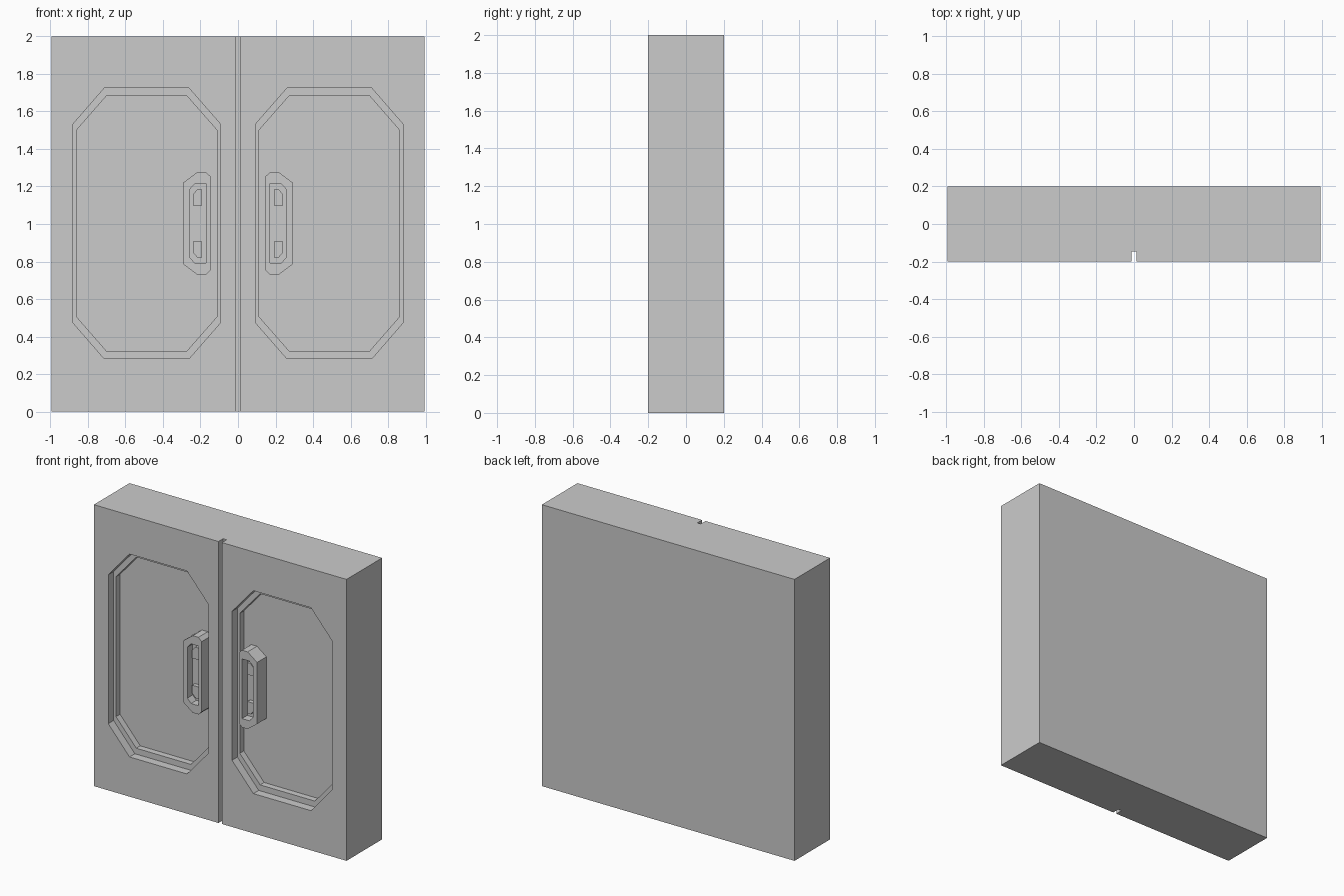
import bpy, bmesh

if "Cube" in bpy.data.objects:
    bpy.data.objects.remove(bpy.data.objects["Cube"])

FRONT, BACK = -0.2, 0.2
MID_Z = 1.003
FLOOR = FRONT + 0.105          # bottom of the panel recess


def prism(name, outline, y0, y1, mirror=False):
    """Extrude an x-z outline from y0 to y1, optionally mirrored over x = 0."""
    bm = bmesh.new()
    face = bm.faces.new([bm.verts.new((x, y0, z)) for x, z in outline])
    ext = bmesh.ops.extrude_face_region(bm, geom=[face])
    verts = [v for v in ext["geom"] if isinstance(v, bmesh.types.BMVert)]
    bmesh.ops.translate(bm, verts=verts, vec=(0, y1 - y0, 0))
    bmesh.ops.recalc_face_normals(bm, faces=bm.faces)
    mesh = bpy.data.meshes.new(name)
    bm.to_mesh(mesh)
    bm.free()
    ob = bpy.data.objects.new(name, mesh)
    bpy.context.collection.objects.link(ob)
    if mirror:
        mod = ob.modifiers.new("mirror", 'MIRROR')
        mod.use_clip = False
        mod.use_mirror_merge = False
    return ob


def rect(x0, x1, z0, z1):
    return [(x0, z0), (x1, z0), (x1, z1), (x0, z1)]


def symmetric(upper):
    """Complete an outline from its upper half (left to right), about MID_Z."""
    return upper + [(x, 2 * MID_Z - z) for x, z in reversed(upper)]


def cut(target, cutter):
    cutter.hide_render = True
    cutter.hide_set(True)
    mod = target.modifiers.new("cut", 'BOOLEAN')
    mod.operation = 'DIFFERENCE'
    mod.solver = 'EXACT'
    mod.object = cutter
    # apply the cut, then drop the helper
    bpy.context.view_layer.objects.active = target
    bpy.ops.object.modifier_apply(modifier=mod.name)
    bpy.data.objects.remove(cutter)


# door slab with the groove between the two leaves
door = prism("double_door", rect(-0.993, 0.993, 0, 2), FRONT, BACK)
cut(door, prism("gap_cutter", rect(-0.0135, 0.0135, -0.1, 2.1), FRONT - 0.1, FRONT + 0.053))

# two-step octagonal panel recess in each leaf
outer = symmetric([(0.093, 1.532), (0.261, 1.724), (0.713, 1.724), (0.880, 1.532)])
inner = symmetric([(0.112, 1.500), (0.272, 1.682), (0.702, 1.682), (0.861, 1.500)])
cut(door, prism("outer_recess_cutter", outer, FRONT - 0.1, FRONT + 0.06, True))
cut(door, prism("inner_recess_cutter", inner, FRONT - 0.1, FLOOR, True))

# handle plates, flush with the door front, with a finger recess
plate = symmetric([(0.146, 1.253), (0.171, 1.277), (0.216, 1.277), (0.290, 1.222)])
plate[3] = (0.290, 1.222)
handle = prism("handle_plate", plate, FRONT, FLOOR + 0.005)
recess = symmetric([(0.171, 1.215), (0.229, 1.215), (0.258, 1.184)])
cut(handle, prism("handle_recess_cutter", recess, FRONT - 0.1, FRONT + 0.06))
handle.modifiers.new("mirror", 'MIRROR').use_mirror_merge = False

# small clipped blocks at the top and bottom of each handle recess
block = [(0.193, 1.099), (0.193, 1.184), (0.217, 1.184), (0.241, 1.157), (0.241, 1.099)]
prism("handle_block_upper", block, FRONT + 0.03, FRONT + 0.065, True)
prism("handle_block_lower", [(x, 2 * MID_Z - z) for x, z in block],
      FRONT + 0.03, FRONT + 0.065, True)
